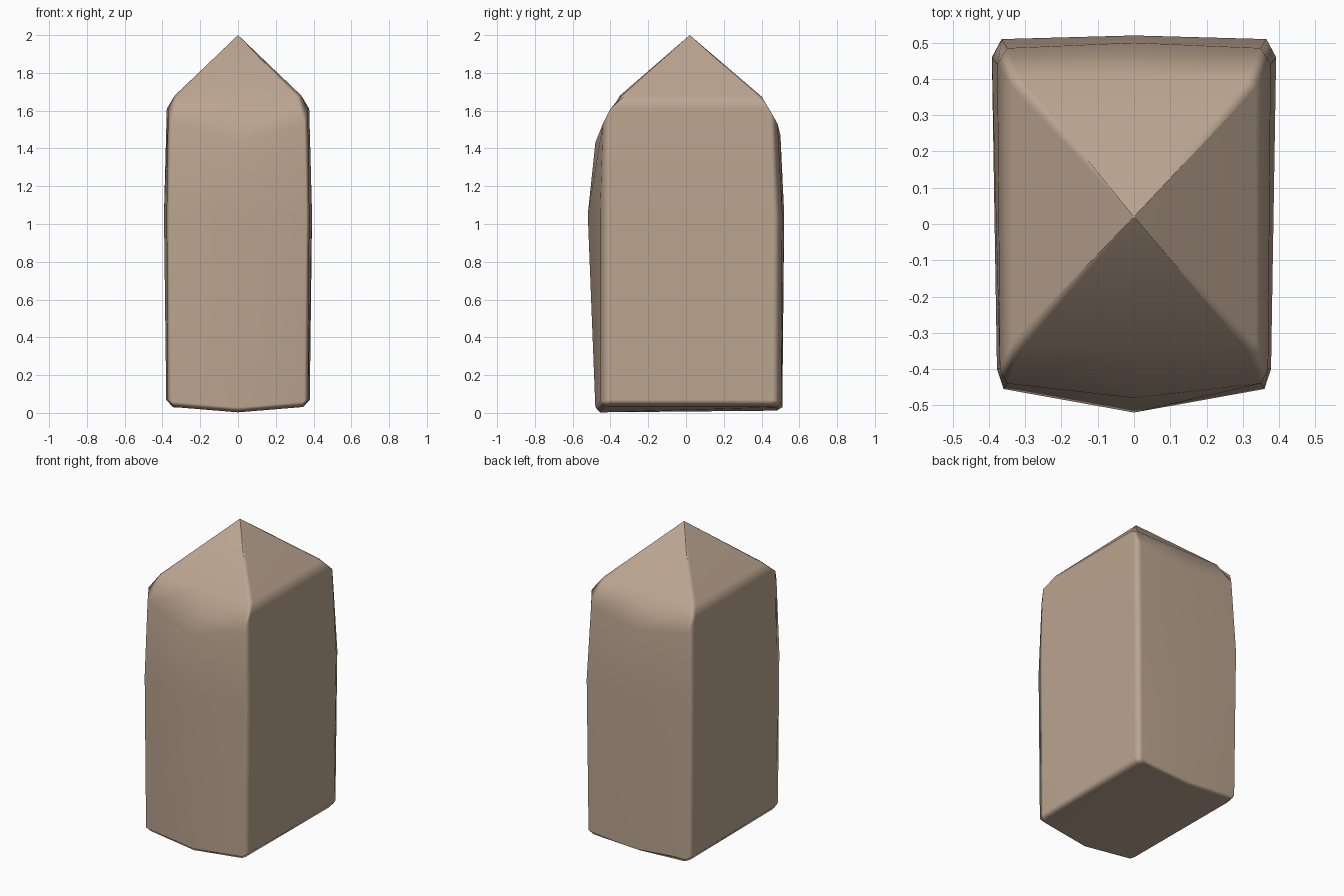
import bpy, bmesh

if "Cube" in bpy.data.objects:
    bpy.data.objects.remove(bpy.data.objects["Cube"])

# One warm stone colour
stone = bpy.data.materials.new("warm_stone")
stone.diffuse_color = (0.50, 0.375, 0.28, 1)
stone.use_nodes = True
stone.node_tree.nodes["Principled BSDF"].inputs["Base Color"].default_value = stone.diffuse_color

# Height profiles of the right half, bottom edge to pyramid base
columns = [
    # front centre ridge
    [(0, -.455, .003), (0, -.48, .03), (0, -.52, 1.05), (0, -.48, 1.43), (0, -.35, 1.68)],
    # front corner
    [(.33, -.43, .03), (.35, -.455, .06), (.36, -.455, 1.05), (.35, -.44, 1.53), (.31, -.345, 1.675)],
    # side, front end
    [(.345, -.41, .035), (.372, -.40, .07), (.378, -.40, 1.05), (.37, -.40, 1.61), (.335, -.325, 1.68)],
    # side, back end
    [(.345, .45, .03), (.38, .455, .07), (.392, .46, 1.05), (.377, .44, 1.61), (.335, .375, 1.68)],
    # back corner
    [(.33, .485, .03), (.355, .505, .06), (.365, .51, 1.05), (.35, .485, 1.53), (.31, .40, 1.675)],
    # back centre ridge
    [(0, .48, .012), (0, .51, .03), (0, .52, 1.05), (0, .50, 1.47), (0, .40, 1.675)],
]
mirrored = [[(-x, y, z) for x, y, z in c] for c in columns[4:0:-1]]
columns += mirrored

# Narrow ring just under the tip keeps the four pyramid sides distinct
tip = (0, .02, 2.0)
for c in columns:
    c.append(tuple(t + (p - t) * .015 for p, t in zip(c[-1], tip)))

bm = bmesh.new()
rings = [[bm.verts.new(c[i]) for c in columns] for i in range(6)]
n = len(columns)
for low, high in zip(rings, rings[1:]):
    for i in range(n):
        j = (i + 1) % n
        bm.faces.new((low[i], low[j], high[j], high[i]))

# Tip fan, and underside split along its centre line
apex = bm.verts.new(tip)
for i in range(n):
    bm.faces.new((rings[-1][i], rings[-1][(i + 1) % n], apex))
base = rings[0]
bm.faces.new(base[0:6][::-1])
bm.faces.new((base[5:] + base[:1])[::-1])
bmesh.ops.recalc_face_normals(bm, faces=bm.faces)
for f in bm.faces:
    f.smooth = True

mesh = bpy.data.meshes.new("crystal_pillar")
bm.to_mesh(mesh)
bm.free()
mesh.materials.append(stone)
pillar = bpy.data.objects.new("crystal_pillar", mesh)
bpy.context.collection.objects.link(pillar)

# Broad faces stay flat while the narrow bevels blend
weighted = pillar.modifiers.new("weighted_normals", 'WEIGHTED_NORMAL')
weighted.weight = 60
